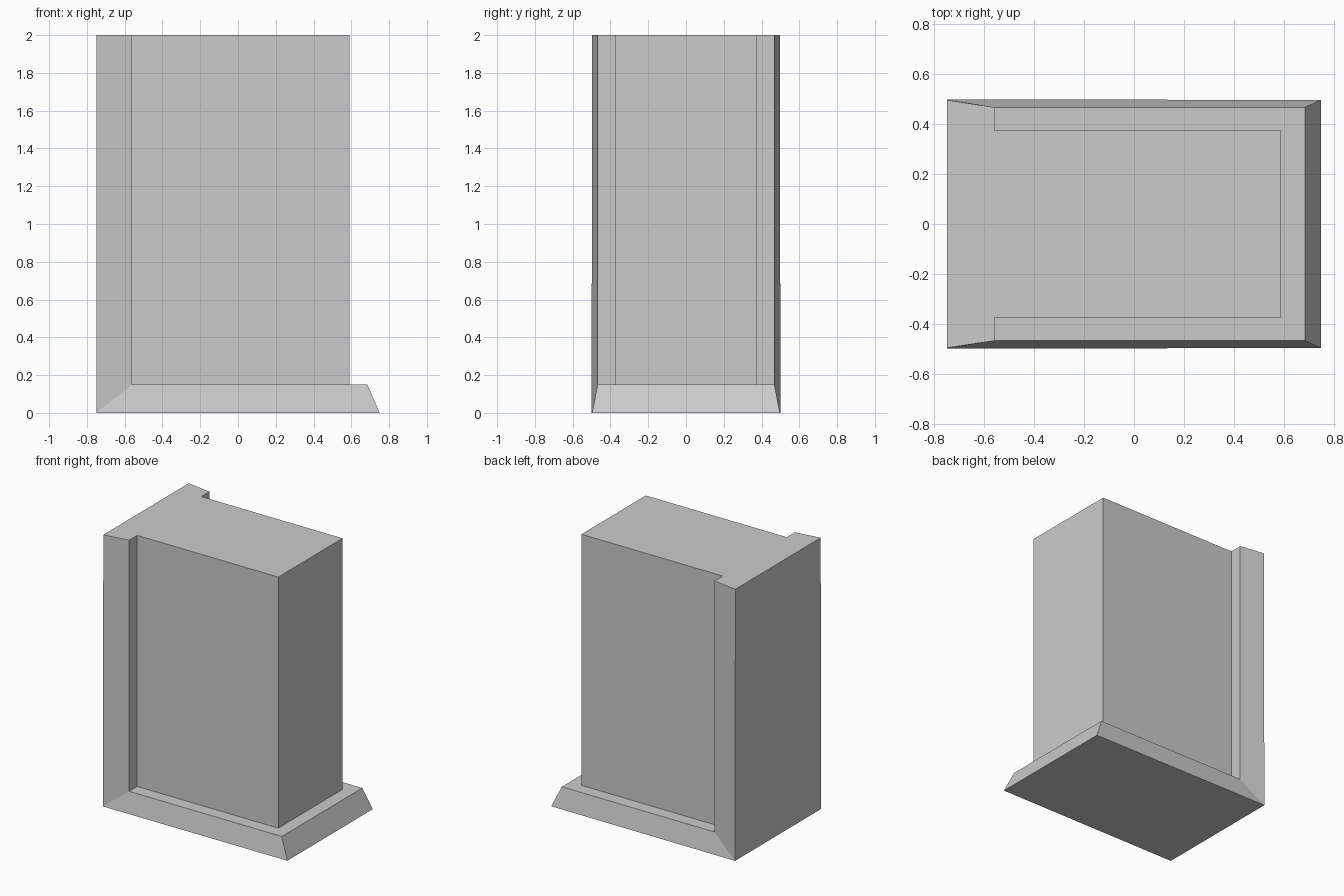
import bpy, bmesh

if "Cube" in bpy.data.objects:
    bpy.data.objects.remove(bpy.data.objects["Cube"])

bm = bmesh.new()

# Half outline of the L-shaped surround and the recessed block (+y side)
half = {
    "heel": (-0.75, 0.5, 0), "toe": (0.75, 0.497, 0),
    "lip": (0.685, 0.468, 0.15), "nook": (-0.56, 0.468, 0.15),
    "jamb_top": (-0.56, 0.468, 2), "back_top": (-0.75, 0.497, 2),
    "block_back": (-0.56, 0.374, 0.15), "block_front": (0.59, 0.374, 0.15),
    "block_front_top": (0.59, 0.374, 2), "block_back_top": (-0.56, 0.374, 2),
}
left = {k: bm.verts.new(p) for k, p in half.items()}
right = {k: bm.verts.new((x, -y, z)) for k, (x, y, z) in half.items()}

# Mirrored side faces: sloped surround, jamb, block side, ledge
for v in (left, right):
    for names in (
        ("heel", "toe", "lip", "nook"),
        ("heel", "nook", "jamb_top", "back_top"),
        ("nook", "block_back", "block_back_top", "jamb_top"),
        ("block_back", "block_front", "block_front_top", "block_back_top"),
        ("lip", "block_front", "block_back", "nook"),
    ):
        bm.faces.new([v[n] for n in names])

# Faces spanning both sides: underside, sloped end, ledge, block end, back, top
for names in (
    ("heel", "toe"), ("toe", "lip"), ("lip", "block_front"),
    ("block_front", "block_front_top"), ("heel", "back_top"),
    ("back_top", "jamb_top", "block_back_top", "block_front_top"),
):
    bm.faces.new([left[n] for n in names] + [right[n] for n in reversed(names)])

bmesh.ops.recalc_face_normals(bm, faces=bm.faces)
mesh = bpy.data.meshes.new("recessed_block")
bm.to_mesh(mesh)
bm.free()
bpy.context.collection.objects.link(bpy.data.objects.new("recessed_block", mesh))
